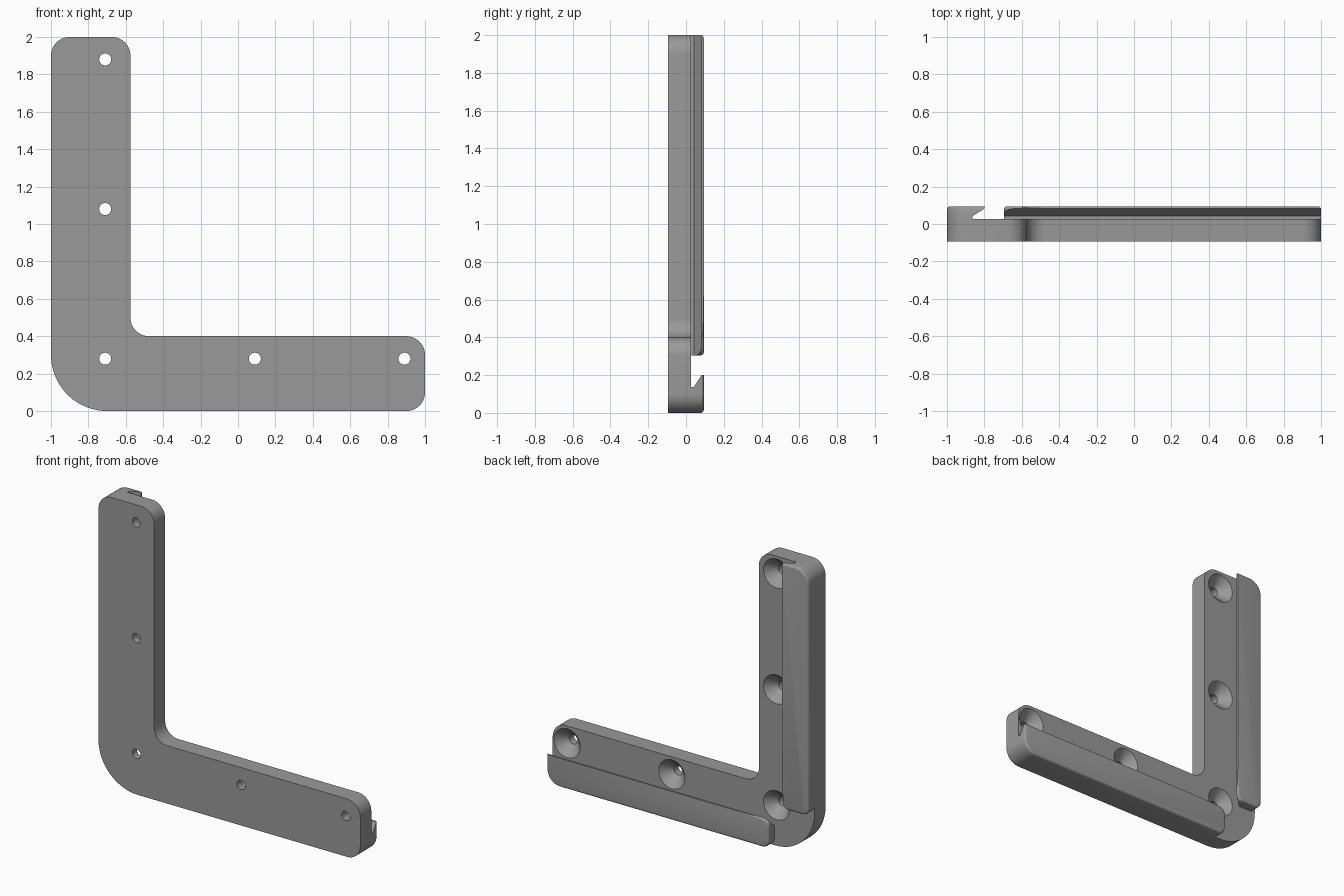
import bpy, bmesh, math
from mathutils import Vector

if "Cube" in bpy.data.objects:
    bpy.data.objects.remove(bpy.data.objects["Cube"])

FRONT, SEAT, BACK = -0.094, 0.026, 0.094   # plate front, plate back, rail back

grey = bpy.data.materials.new("mid_grey")
grey.diffuse_color = (0.32, 0.32, 0.32, 1)
grey.use_nodes = True
grey.node_tree.nodes["Principled BSDF"].inputs["Base Color"].default_value = grey.diffuse_color


def rounded(corners, seg=14):
    """Outline points from (a, b, radius) corners, each filleted by an arc."""
    out = []
    for i, (a, b, r) in enumerate(corners):
        p = Vector((a, b))
        if r == 0:
            out.append(p)
            continue
        d0 = (Vector(corners[i - 1][:2]) - p).normalized()
        d1 = (Vector(corners[(i + 1) % len(corners)][:2]) - p).normalized()
        c = p + (d0 + d1) * r            # all corners are right angles
        for k in range(seg + 1):
            t = k / seg * math.pi / 2
            out.append(c - d1 * r * math.cos(t) - d0 * r * math.sin(t))
    return out


def extrude(points, start, step):
    """Closed prism from 3D points, moved along step."""
    bm = bmesh.new()
    face = bm.faces.new([bm.verts.new(Vector(p) + Vector(start)) for p in points])
    res = bmesh.ops.extrude_face_region(bm, geom=[face], use_keep_orig=True)
    bmesh.ops.translate(bm, vec=step,
                        verts=[v for v in res["geom"] if isinstance(v, bmesh.types.BMVert)])
    bmesh.ops.recalc_face_normals(bm, faces=bm.faces)
    return bm


def make(name, bm):
    bmesh.ops.recalc_face_normals(bm, faces=bm.faces)
    me = bpy.data.meshes.new(name)
    bm.to_mesh(me)
    bm.free()
    me.materials.append(grey)
    ob = bpy.data.objects.new(name, me)
    bpy.context.collection.objects.link(ob)
    return ob


def cut(ob, cutter):
    mod = ob.modifiers.new("cut", "BOOLEAN")
    mod.operation, mod.solver, mod.object = "DIFFERENCE", "EXACT", cutter
    bpy.ops.object.select_all(action="DESELECT")
    bpy.context.view_layer.objects.active = ob
    ob.select_set(True)
    bpy.ops.object.modifier_apply(modifier=mod.name)
    bpy.data.objects.remove(cutter)
    bpy.ops.object.shade_smooth_by_angle(angle=math.radians(30))


# L-shaped plate
outline = rounded([(-1, 0, 0.3), (1, 0, 0.1), (1, 0.4, 0.1), (-0.575, 0.4, 0.1),
                   (-0.575, 2, 0.1), (-1, 2, 0.1)])
plate = make("corner_plate", extrude([(p.x, 0, p.y) for p in outline],
                                     (0, FRONT, 0), (0, SEAT - FRONT, 0)))

# Screw holes, countersunk from the back
bm = bmesh.new()
profile = [(-0.2, 0.032), (SEAT - 0.068, 0.032), (SEAT, 0.1), (SEAT + 0.02, 0.12)]
N = 40
for x, z in [(-0.71, 1.88), (-0.71, 1.08), (-0.71, 0.28), (0.09, 0.28), (0.89, 0.28)]:
    rings = [[bm.verts.new((x + r * math.cos(k * math.tau / N), y,
                            z + r * math.sin(k * math.tau / N))) for k in range(N)]
             for y, r in profile]
    for a, b in zip(rings, rings[1:]):
        for k in range(N):
            j = (k + 1) % N
            bm.faces.new((a[k], a[j], b[j], b[k]))
    bm.faces.new(rings[0])
    bm.faces.new(rings[-1])
cut(plate, make("hole_cutter", bm))


# Hooked rails: u runs across from the outer edge, v runs along the arm
def rail(name, place):
    shape = rounded([(0, 0.305, 0.05), (0.2, 0.305, 0.05), (0.2, 2, 0), (0, 2, 0.1)])
    bm = extrude([place(p.x, 0, p.y) for p in shape], (0, SEAT, 0), (0, BACK - SEAT, 0))
    # soften the back rim, leaving the hook lip sharp
    lip = place(0.2, BACK, 0.35), place(0.2, BACK, 2)
    axis = 0 if abs(lip[0][0] - lip[1][0]) < 1e-6 else 2
    rim = [e for e in bm.edges
           if all(abs(v.co.y - BACK) < 1e-5 for v in e.verts)
           and not all(abs(v.co[axis] - lip[0][axis]) < 1e-5 for v in e.verts)]
    bmesh.ops.bevel(bm, geom=rim, offset=0.015, segments=4, profile=0.5, affect="EDGES")
    ob = make(name, bm)
    # slanted undercut that forms the hook
    slope = 0.04 / 0.063
    hook = [(0.137, 0), (0.137, 0.042), (0.26, 0.042 + slope * 0.123), (0.26, 0)]
    along = Vector(place(0, 0, 2.4)) - Vector(place(0, 0, 0))
    cut(ob, make("hook_cutter", extrude([place(u, y, 0) for u, y in hook], (0, 0, 0), along)))


rail("upright_rail", lambda u, y, v: (u - 1, y, v))
rail("bottom_rail", lambda u, y, v: (v - 1, y, u))
